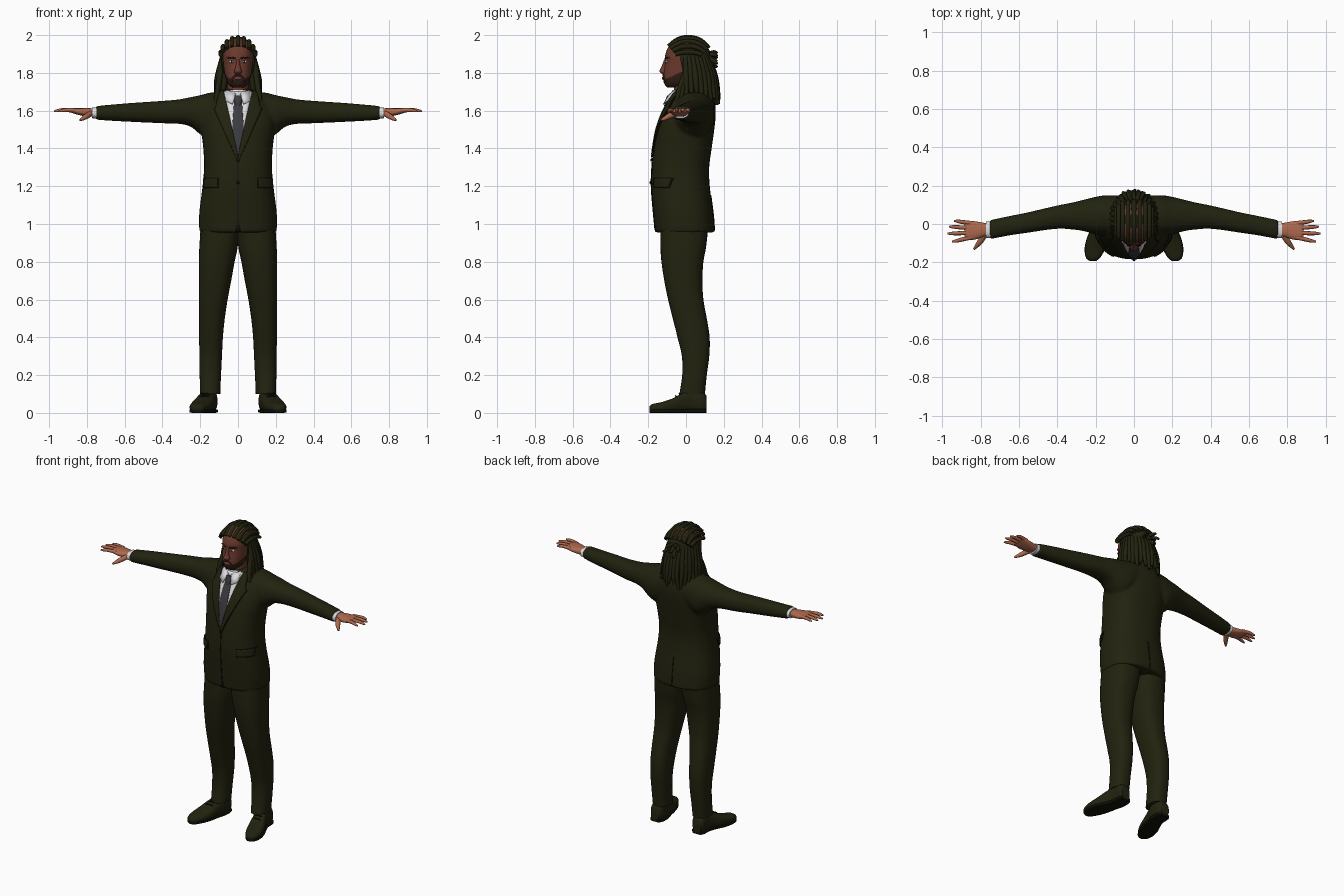
import bpy, bmesh, random
from math import sin, cos, pi, radians
from mathutils import Vector, Matrix
from mathutils.bvhtree import BVHTree

random.seed(4)
if "Cube" in bpy.data.objects:
    bpy.data.objects.remove(bpy.data.objects["Cube"])


def material(name, *rgb):
    m = bpy.data.materials.new(name)
    m.use_nodes = True
    m.diffuse_color = (*rgb, 1)
    bsdf = m.node_tree.nodes["Principled BSDF"]
    bsdf.inputs["Base Color"].default_value = (*rgb, 1)
    bsdf.inputs["Roughness"].default_value = 0.8
    return m


SUIT = material("dark olive", .016, .016, .005)
SEAM = material("seam black", .005, .005, .002)
FACE = material("face brown", .15, .042, .027)
HAND = material("hand tan", .42, .14, .075)
BEARD = material("beard brown", .03, .014, .008)
LIP = material("lip brown", .17, .05, .04)
WHITE = material("shirt white", .72, .72, .74)
TIE = material("tie grey", .045, .045, .052)


def finish(name, bm, mats, mirror=False, angle=50):
    mesh = bpy.data.meshes.new(name)
    bmesh.ops.recalc_face_normals(bm, faces=bm.faces)
    bm.to_mesh(mesh)
    bm.free()
    ob = bpy.data.objects.new(name, mesh)
    bpy.context.collection.objects.link(ob)
    for m in mats:
        mesh.materials.append(m)
    bpy.ops.object.select_all(action="DESELECT")
    ob.select_set(True)
    bpy.context.view_layer.objects.active = ob
    bpy.ops.object.shade_smooth_by_angle(angle=radians(angle))
    if mirror:
        ob.modifiers.new("Mirror", "MIRROR").use_mirror_merge = False
    return ob


def refine(rows, steps=4):
    """Smooth curve through the section rows, keyed on their first value."""
    rows = [Vector(r) for r in rows]
    last = len(rows) - 1
    slope = []
    for i in range(len(rows)):
        a, b = rows[max(i - 1, 0)], rows[min(i + 1, last)]
        slope.append((b - a) / (b[0] - a[0]))
    out = []
    for i in range(last):
        h = rows[i + 1][0] - rows[i][0]
        for k in range(steps):
            t = k / steps
            out.append(rows[i] * (1 + 2 * t) * (1 - t) ** 2 + slope[i] * h * t * (1 - t) ** 2
                       + rows[i + 1] * t * t * (3 - 2 * t) + slope[i + 1] * h * t * t * (t - 1))
    return out + [rows[-1]]


def add_loft(bm, axis, rows, p=2.4, n=32, sx=1):
    """Rows are (position on axis, low/high of each other axis in xyz order)."""
    rings = []
    for t, a0, a1, b0, b1 in refine(rows):
        ring = []
        for k in range(n):
            c, s = cos(2 * pi * k / n), sin(2 * pi * k / n)
            c, s = [(1 if v > 0 else -1) * abs(v) ** (2 / p) for v in (c, s)]
            co = [(a0 + a1) / 2 + c * (a1 - a0) / 2, (b0 + b1) / 2 + s * (b1 - b0) / 2]
            co.insert("xyz".index(axis), t)
            ring.append(bm.verts.new((co[0] * sx, co[1], co[2])))
        rings.append(ring)
    for r, q in zip(rings, rings[1:]):
        for k in range(n):
            bm.faces.new((r[k], r[(k + 1) % n], q[(k + 1) % n], q[k]))
    bm.faces.new(rings[0])
    bm.faces.new(rings[-1])


def loft(name, axis, rows, mat, mirror=False, **kw):
    bm = bmesh.new()
    add_loft(bm, axis, rows, **kw)
    return finish(name, bm, [mat], mirror)


def sym(rows):
    return [(z, -w, w, f, b) for z, w, f, b in rows]


def ball(name, centre, radii, mat, mirror=False):
    bm = bmesh.new()
    bmesh.ops.create_uvsphere(bm, u_segments=20, v_segments=12, radius=1,
                              matrix=Matrix.Translation(centre) @ Matrix.Diagonal((*radii, 1)))
    return finish(name, bm, [mat], mirror)


def strands(name, paths, mat, mirror=False):
    """Tapered round tubes; each path is a list of (x, y, z, radius)."""
    cu = bpy.data.curves.new(name, "CURVE")
    cu.dimensions, cu.bevel_depth, cu.bevel_resolution = "3D", 1, 2
    cu.resolution_u, cu.use_fill_caps = 5, True
    for path in paths:
        sp = cu.splines.new("NURBS")
        sp.points.add(len(path) - 1)
        for pt, (x, y, z, r) in zip(sp.points, path):
            pt.co, pt.radius = (x, y, z, 1), r
        sp.order_u, sp.use_endpoint_u = 3, True
    cu.materials.append(mat)
    ob = bpy.data.objects.new(name, cu)
    bpy.context.collection.objects.link(ob)
    if mirror:
        ob.modifiers.new("Mirror", "MIRROR").use_mirror_merge = False


# Jacket: torso and sleeves fused into one smooth skin
bm = bmesh.new()
add_loft(bm, "z", sym([(.955, .205, -.163, .152), (1.05, .206, -.172, .145), (1.2, .188, -.184, .126),
                       (1.3, .18, -.181, .123), (1.4, .184, -.17, .136), (1.5, .195, -.152, .15),
                       (1.57, .195, -.128, .157), (1.63, .175, -.1, .155), (1.67, .137, -.083, .14),
                       (1.7, .097, -.072, .11), (1.715, .07, -.06, .09)]))
sleeve = [(.08, -.05, .15, 1.5, 1.7), (.15, -.06, .15, 1.455, 1.695), (.2, -.055, .142, 1.475, 1.682),
          (.25, -.04, .13, 1.515, 1.672), (.31, -.03, .115, 1.53, 1.66), (.4, -.025, .097, 1.533, 1.652),
          (.55, -.045, .062, 1.54, 1.642), (.65, -.06, .042, 1.545, 1.634), (.755, -.08, .02, 1.552, 1.624)]
for side in (1, -1):
    add_loft(bm, "x", sleeve, sx=side, p=2.2)
jacket = finish("jacket", bm, [SUIT])
fuse = jacket.modifiers.new("Fuse", "REMESH")
fuse.mode, fuse.voxel_size, fuse.use_smooth_shade = "VOXEL", .009, True
relax = jacket.modifiers.new("Relax", "SMOOTH")
relax.iterations = 4
skin = BVHTree.FromObject(jacket, bpy.context.evaluated_depsgraph_get())


def patch(name, mat, z0, z1, left, right, off, mirror=False, face=-1, rows=24, cols=8):
    """Thin cloth plate laid on the jacket between two edge functions of z."""
    bm, grid = bmesh.new(), []
    for i in range(rows + 1):
        z = z0 + (z1 - z0) * i / rows
        line = []
        for j in range(cols + 1):
            x = left(z) + (right(z) - left(z)) * j / cols
            co, no, _, _ = skin.ray_cast(Vector((x, face, z)), Vector((0, -face, 0)))
            if co is None:
                co, no, _, _ = skin.find_nearest(Vector((x, face * .15, z)))
            line.append(bm.verts.new(co + no * off))
        grid.append(line)
    for a, b in zip(grid, grid[1:]):
        for j in range(cols):
            bm.faces.new((a[j], a[j + 1], b[j + 1], b[j])[::-face])
    ob = finish(name, bm, [mat], mirror)
    plate = ob.modifiers.new("Thickness", "SOLIDIFY")
    plate.thickness, plate.offset = .004, 0
    return ob


# Shirt front, tie, lapels
def opening(z):
    return max(.001, .22 * (z - 1.365))


def lapel_edge(z):
    return max(.004, .44 * (z - 1.33)) if z < 1.62 else .112 - .2 * (z - 1.62)


def tie_edge(z):
    return min(opening(z), .034 - .07 * (z - 1.45))


patch("shirt_front", WHITE, 1.37, 1.7, lambda z: -opening(z), opening, .003)
patch("tie", TIE, 1.37, 1.65, lambda z: -tie_edge(z), tie_edge, .009)
patch("lapel", SUIT, 1.33, 1.7, opening, lapel_edge, .008, True)
patch("lapel_shadow", SEAM, 1.33, 1.7, opening, lambda z: lapel_edge(z) + .004, .003, True)
loft("tie_knot", "z", sym([(1.625, .014, -.116, -.08), (1.65, .021, -.112, -.07),
                           (1.68, .023, -.1, -.06)]), TIE)

# Jacket seams, pocket flaps, button and back vent
patch("front_seam", SEAM, .96, 1.33, lambda z: -.003 - .012 * max(0, 1 - (z - .96) / .05),
      lambda z: .003 + .012 * max(0, 1 - (z - .96) / .05), .001)
patch("back_vent", SEAM, .96, 1.15, lambda z: -.003, lambda z: .003, .001, face=1)
patch("pocket_flap", SUIT, 1.195, 1.24, lambda z: .105, lambda z: .179, .005, True, rows=6)
patch("pocket_shadow", SEAM, 1.19, 1.243, lambda z: .102, lambda z: .181, .001, True, rows=6)
ball("jacket_button", (0, -.187, 1.22), (.009, .006, .009), SEAM)

# Trousers
loft("trouser_leg", "z", [(.1, .094, .2, -.035, .1), (.2, .09, .203, -.02, .11), (.3, .085, .204, -.022, .123),
                          (.4, .08, .206, -.045, .125), (.5, .07, .207, -.07, .11), (.6, .055, .207, -.095, .092),
                          (.7, .036, .207, -.115, .087), (.8, .018, .207, -.13, .092),
                          (.87, .003, .205, -.135, .105), (1, -.01, .197, -.135, .12)], SUIT, True)

# Shoes with soles
shoe = [(-.193, .2, .228, .012, .035), (-.18, .182, .247, .002, .046), (-.13, .152, .256, .002, .057),
        (-.07, .133, .243, .002, .077), (-.02, .123, .22, .002, .105), (.03, .11, .2, .002, .122),
        (.09, .112, .195, .002, .115), (.108, .125, .185, .01, .09)]
loft("shoe", "y", shoe, SUIT, True, p=2.6)
loft("shoe_sole", "y", [(y, a - .002, b + .002, 0, .02) for y, a, b, _, _ in shoe], SEAM, True, p=5)
strands("shoe_lace", [[(x - .025, y, z, .004), (x, y - .01, z + .012, .004), (x + .025, y, z, .004)]
                      for x, y, z in ((.178, -.05, .084), (.172, -.03, .096))], SEAM, True)

# Shirt cuffs and hands
loft("shirt_cuff", "x", [(.745, -.073, .013, 1.558, 1.618), (.772, -.073, .013, 1.56, 1.617)], WHITE, True)
loft("palm", "x", [(.755, -.058, .002, 1.57, 1.612), (.79, -.068, .007, 1.568, 1.613),
                   (.83, -.081, .014, 1.574, 1.613), (.87, -.083, .016, 1.585, 1.613),
                   (.885, -.076, .01, 1.591, 1.609)], HAND, True)
fingers = [[(.85, y0, 1.6, .012), ((.85 + x) / 2, (y0 + y) / 2, 1.605, .011),
            (x - .015, y * .95 + y0 * .05, 1.6, .009), (x, y, 1.597, .004)]
           for y0, x, y in ((.004, .94, .016), (-.021, .966, -.014), (-.046, .974, -.05), (-.07, .95, -.092))]
thumb = [(.775, -.045, 1.588, .017), (.8, -.09, 1.572, .016), (.822, -.115, 1.557, .011), (.836, -.132, 1.55, .005)]
strands("fingers", fingers + [thumb], HAND, True)

# Neck and shirt collar
loft("neck", "z", sym([(1.62, .058, -.06, .075), (1.69, .056, -.065, .075), (1.78, .056, -.06, .08)]), FACE)
loft("shirt_collar", "z", sym([(1.64, .074, -.088, .085), (1.68, .068, -.082, .085),
                               (1.71, .062, -.072, .083)]), WHITE)
bm = bmesh.new()
bm.faces.new([bm.verts.new(v) for v in ((.012, -.088, 1.69), (.03, -.122, 1.635), (.066, -.1, 1.655),
                                        (.062, -.055, 1.712))])
finish("collar_wing", bm, [WHITE], True).modifiers.new("Thickness", "SOLIDIFY").thickness = .005

# Head, with the beard cut in along the jaw
bm = bmesh.new()
add_loft(bm, "z", sym([(1.722, .03, -.098, -.03), (1.74, .05, -.114, .02), (1.77, .064, -.121, .065),
                       (1.8, .072, -.118, .1), (1.85, .078, -.111, .115), (1.9, .08, -.109, .118),
                       (1.95, .07, -.085, .105), (1.985, .035, -.04, .06)]), p=2.3)
jaw, up = Vector((0, -.12, 1.762)), Vector((0, -.45, 1))
bmesh.ops.bisect_plane(bm, geom=bm.verts[:] + bm.edges[:] + bm.faces[:], plane_co=jaw, plane_no=up)
for f in bm.faces:
    f.material_index = int((f.calc_center_median() - jaw).dot(up) < 0)
finish("head", bm, [FACE, BEARD])
loft("nose", "z", sym([(1.792, .015, -.124, -.09), (1.808, .021, -.141, -.09), (1.83, .013, -.131, -.09),
                       (1.872, .008, -.115, -.09)]), FACE, n=16)
ball("eye_white", (.033, -.102, 1.86), (.014, .008, .007), WHITE, True)
ball("iris", (.033, -.108, 1.86), (.005, .004, .006), SEAM, True)
strands("eyebrow", [[(.014, -.11, 1.876, .004), (.035, -.106, 1.884, .006), (.058, -.089, 1.878, .003)]], BEARD, True)
strands("moustache", [[(0, -.12, 1.789, .006), (.026, -.117, 1.786, .006), (.035, -.108, 1.755, .006)]], BEARD, True)
ball("lips", (0, -.12, 1.772), (.023, .008, .009), LIP)

# Hair cap, trimmed to the hairline
bm = bmesh.new()
bmesh.ops.create_uvsphere(bm, u_segments=40, v_segments=24, radius=1,
                          matrix=Matrix.Translation((0, .014, 1.87)) @ Matrix.Diagonal((.093, .12, .122, 1)))
for co, no in (((0, 0, 1.925), (0, .25, 1)), ((0, -.03, 1.87), (0, 1, .2))):
    bmesh.ops.bisect_plane(bm, geom=bm.verts[:] + bm.edges[:] + bm.faces[:], plane_co=co, plane_no=no)
bare = [f for f in bm.faces if (c := f.calc_center_median()).z - 1.925 + .25 * c.y < 0
        and c.y + .03 + .2 * (c.z - 1.87) < 0]
bmesh.ops.delete(bm, geom=bare, context="FACES")
finish("hair_cap", bm, [SUIT])

# Swept-back rows, tied ends and hanging locks
rows = []
for i in range(-4, 5):
    lean = radians(i * 19)
    rows.append([(.095 * sin(lean), .012 - .115 * cos(a) * (.55 + .45 * cos(lean)),
                  1.885 + (.015 + .092 * sin(a)) * cos(lean), .012)
                 for a in (.45, .9, 1.4, 1.9, 2.4, 2.8)])
strands("swept_hair_rows", rows, SUIT)
strands("tied_ends", [[(x * .3, .11, 1.89, .013), (x * .7, .145, 1.875 + z, .012), (x, .165, 1.86 + z, .007)]
                      for x, z in ((-.06, .02), (-.035, .045), (0, 0), (.03, .03), (.055, -.01), (-.02, -.03))], SUIT)
locks = []
for count, size in ((19, 1), (13, .72)):
    for i in range(count):
        a = radians(-105 + 210 * i / (count - 1))
        s, c = sin(a) * size, cos(a) * size
        end, sway = 1.64 + random.uniform(-.02, .03), random.uniform(-.01, .01)
        locks.append([(.08 * s, .02 + .09 * c, 1.9, .012), (.1 * s, .03 + .115 * c, 1.82, .016),
                      (.112 * s + sway, .035 + .13 * c, 1.73, .016), (.122 * s - sway, .04 + .135 * c, end, .008)])
for side in (-1, 1):
    for y, low in ((-.055, 1.615), (-.03, 1.63), (0, 1.62)):
        locks.append([(.082 * side, .01, 1.88, .01), (.094 * side, .012 + y * .2, 1.8, .015),
                      (.108 * side, y * .7, 1.71, .015), (.122 * side, y, low, .009)])
strands("hanging_locks", locks, SUIT)
loft("hair_back", "z", sym([(1.66, .085, .03, .14), (1.75, .085, .02, .13), (1.88, .08, 0, .12)]), SUIT)
